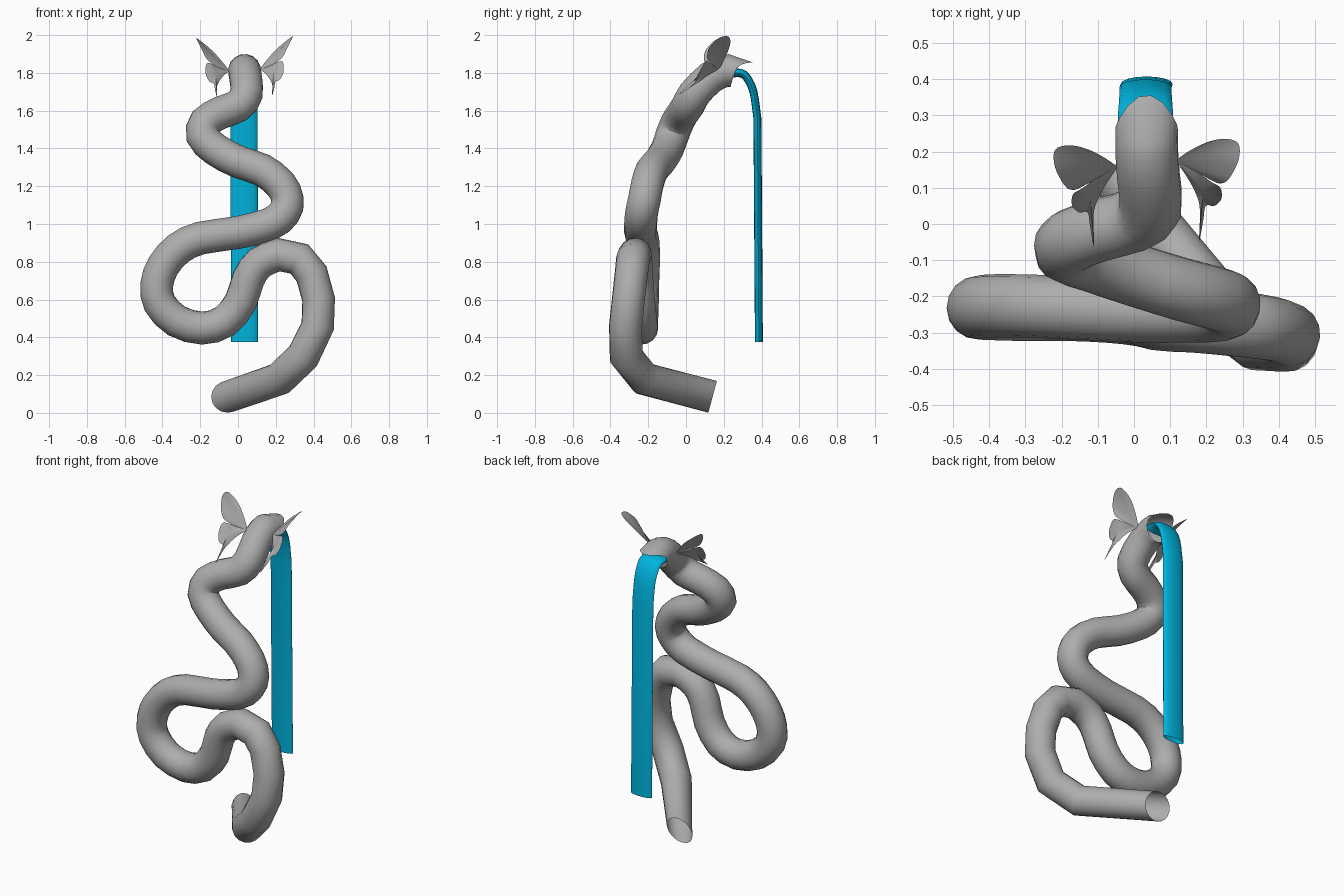
import bpy, bmesh, math
from mathutils import Vector

if "Cube" in bpy.data.objects:
    bpy.data.objects.remove(bpy.data.objects["Cube"])


def catmull(pts, n):
    """Smooth open curve through the points, n steps per span."""
    P = [Vector(p) for p in pts]
    P = [2 * P[0] - P[1]] + P + [2 * P[-1] - P[-2]]
    out = []
    for i in range(1, len(P) - 2):
        a, b, c, d = P[i - 1:i + 3]
        for k in range(n):
            t = k / n
            out.append(0.5 * (2 * b + (c - a) * t + (2 * a - 5 * b + 4 * c - d) * t * t
                              + (3 * b - a - 3 * c + d) * t ** 3))
    return out + [P[-2]]


def finish(name, bm, color, angle=50):
    me = bpy.data.meshes.new(name)
    bm.to_mesh(me)
    bm.free()
    ob = bpy.data.objects.new(name, me)
    bpy.context.collection.objects.link(ob)
    me.materials.append(color)
    bpy.context.view_layer.objects.active = ob
    ob.select_set(True)
    bpy.ops.object.shade_smooth_by_angle(angle=math.radians(angle))
    ob.select_set(False)
    return ob


def material(name, rgb):
    m = bpy.data.materials.new(name)
    m.diffuse_color = (*rgb, 1)
    m.use_nodes = True
    m.node_tree.nodes["Principled BSDF"].inputs["Base Color"].default_value = m.diffuse_color
    return m


def sweep(path, section, first=None, last=None, scale=lambda i: 1.0):
    """Sweep a closed section along a path, ends left open."""
    P = [Vector(p) for p in path]
    seg = [(b - a).normalized() for a, b in zip(P, P[1:])]
    T = [seg[0]] + [(a + b).normalized() for a, b in zip(seg, seg[1:])] + [seg[-1]]
    mitre = [1 / T[i].dot(seg[min(i, len(seg) - 1)]) for i in range(len(P))]
    if first:
        T[0] = Vector(first).normalized()
    if last:
        T[-1] = Vector(last).normalized()
    u = Vector((1, 0, 0))
    u = (u - u.dot(T[0]) * T[0]).normalized()
    bm = bmesh.new()
    rings = []
    for i, p in enumerate(P):
        if i:
            u = T[i - 1].rotation_difference(T[i]) @ u
        v = T[i].cross(u)
        f = scale(i) * (1 + (mitre[i] - 1) * .6)
        rings.append([bm.verts.new(p + (u * a + v * b) * f) for a, b in section])
    n = len(section)
    for r, s in zip(rings, rings[1:]):
        for k in range(n):
            bm.faces.new((r[k], r[(k + 1) % n], s[(k + 1) % n], s[k]))
    return bm, rings


grey = material("metal_grey", (.42, .42, .42))
blue = material("water_blue", (0.0, 0.46, 0.74))

# winding pipe: coarse bends from the open rear foot, smoother bends up to the spout
foot = [(-.055, .141, .085), (.22, -.22, .18), (.345, -.317, .30), (.422, -.32, .46),
        (.427, -.305, .60), (.39, -.29, .735), (.325, -.28, .815)]
bends = [(.215, -.27, .838), (.115, -.265, .795), (.055, -.26, .71), (.015, -.25, .59),
         (-.07, -.24, .485), (-.19, -.235, .449), (-.325, -.235, .487), (-.415, -.232, .58),
         (-.430, -.230, .68), (-.395, -.226, .78), (-.315, -.226, .87), (-.2, -.23, .925),
         (0, -.24, .955), (.17, -.24, 1.0), (.245, -.235, 1.06), (.262, -.22, 1.13),
         (.225, -.205, 1.21), (.13, -.18, 1.285), (0, -.14, 1.33), (-.12, -.10, 1.395),
         (-.187, -.075, 1.465), (-.172, -.045, 1.54), (-.09, -.015, 1.59), (.0, .01, 1.625),
         (.045, .045, 1.69), (.04, .13, 1.775), (.035, .20, 1.809), (.035, .262, 1.813)]
R = 0.087
circle = [(R * math.cos(k * math.tau / 16), R * math.sin(k * math.tau / 16)) for k in range(16)]
bm, rings = sweep(foot + catmull(bends, 2), circle, (0, -.96, .26), (0, .95, -.3))
# pull the upper rim of the spout forward into a lip
for v in rings[-1]:
    w = max(0, (v.co.z - 1.813) / R) ** 2
    v.co += Vector((0, .075, -.045)) * w
finish("winding_pipe", bm, grey)

# water stream with a shallow lens-shaped section, wider where it leaves the spout
stream = catmull([(.032, .235, 1.795), (.032, .28, 1.80), (.032, .32, 1.778), (.032, .357, 1.70),
                  (.032, .378, 1.56)], 3) + [Vector((.035, .386, .375))]
lens = [(-.072 * math.cos(k * math.pi / 8), -.021 * math.sin(k * math.pi / 8)) for k in range(16)]
bm, rings = sweep(stream, lens, scale=lambda i: 1 + .1 * max(0, 1 - i / 9))
finish("water_stream", bm, blue)

# butterfly handles: upper wing and tailed lower wing on each side of the spout
HUB_UP, HUB_LOW = (.115, .175, 1.82), (.19, .09, 1.81)
UPPER = [(.115, .175, 1.82), (.15, .20, 1.865), (.20, .225, 1.922), (.25, .235, 1.965),
         (.288, .222, 1.993), (.288, .175, 1.985), (.262, .125, 1.935), (.24, .112, 1.89),
         (.215, .12, 1.865), (.165, .15, 1.835), (.115, .175, 1.82)]
LOWER = [(.115, .175, 1.82), (.165, .15, 1.835), (.215, .115, 1.86), (.238, .10, 1.855),
         (.241, .07, 1.805), (.222, .05, 1.765), (.198, .05, 1.752), (.191, .01, 1.715),
         (.180, -.045, 1.68), (.182, .03, 1.728), (.176, .07, 1.752), (.152, .12, 1.79),
         (.115, .175, 1.82)]


def butterfly(name, mirror):
    bm = bmesh.new()

    def place(p):
        x, y, z = p
        return Vector((.07 - x, y - .018, z - .01)) if mirror else Vector(p)
    for h, outline in ((HUB_UP, UPPER), (HUB_LOW, LOWER)):
        hub = bm.verts.new(place(h))
        rim = [bm.verts.new(place(p)) for p in catmull(outline, 4)]
        for a, b in zip(rim, rim[1:]):
            bm.faces.new((hub, b, a) if mirror else (hub, a, b))
    bmesh.ops.remove_doubles(bm, verts=bm.verts, dist=1e-4)
    return finish(name, bm, grey, 60)


butterfly("butterfly_handle_right", False)
butterfly("butterfly_handle_left", True)
